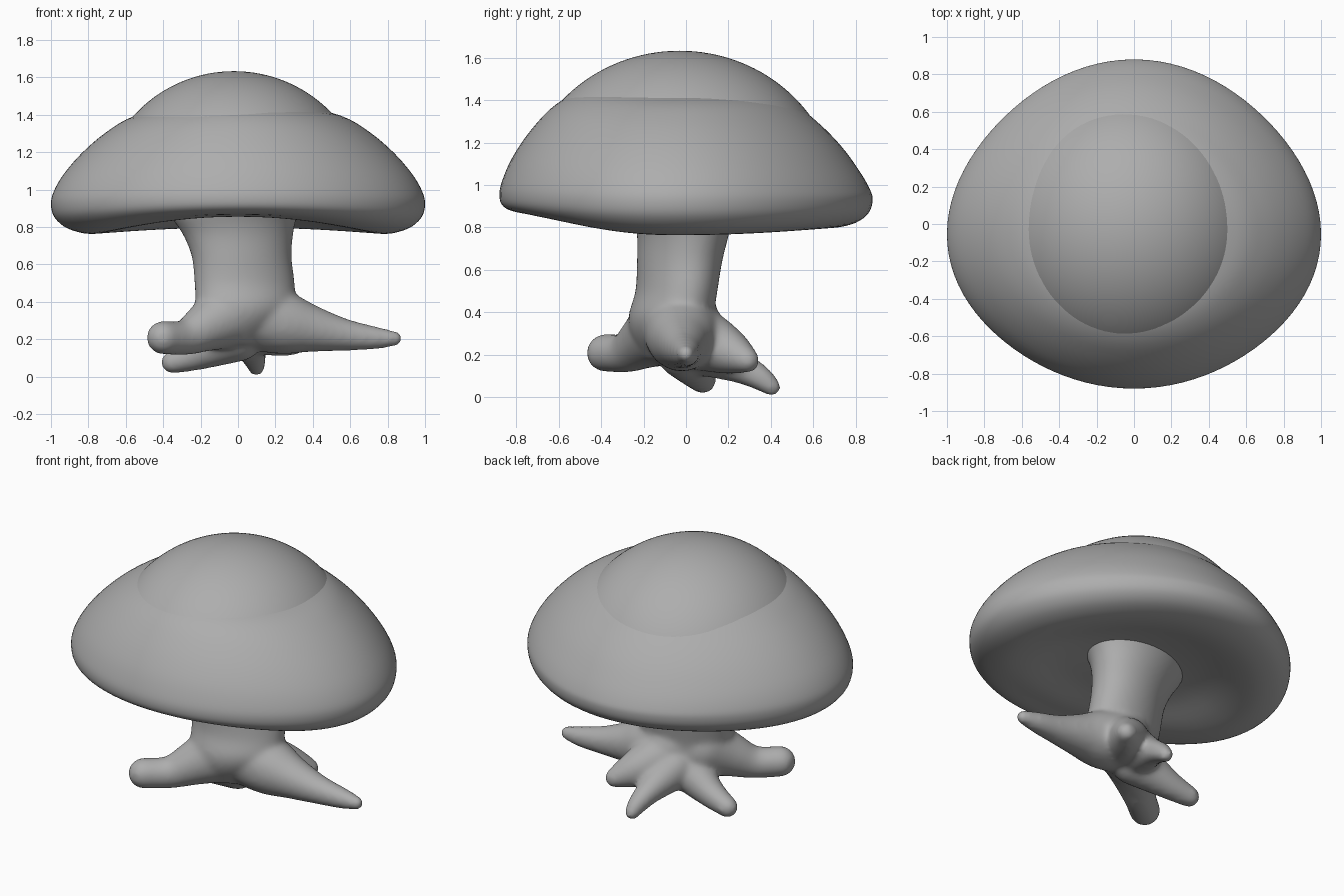
import bpy, bmesh
from math import sin, cos, pi
from mathutils import Vector, Matrix

if "Cube" in bpy.data.objects:
    bpy.data.objects.remove(bpy.data.objects["Cube"], do_unlink=True)

grey = bpy.data.materials.new("clay grey")
grey.use_nodes = True
grey.diffuse_color = (0.42, 0.42, 0.42, 1)
grey.node_tree.nodes["Principled BSDF"].inputs["Base Color"].default_value = grey.diffuse_color


def finish(name, bm):
    """Turn a bmesh into a smooth shaded grey object."""
    bmesh.ops.recalc_face_normals(bm, faces=bm.faces)
    for f in bm.faces:
        f.smooth = True
    mesh = bpy.data.meshes.new(name)
    bm.to_mesh(mesh)
    bm.free()
    mesh.materials.append(grey)
    ob = bpy.data.objects.new(name, mesh)
    bpy.context.collection.objects.link(ob)
    return ob


def loft(bm, rings):
    """Bridge rings of points and close both ends."""
    loops = [[bm.verts.new(p) for p in ring] for ring in rings]
    n = len(loops[0])
    for a, b in zip(loops, loops[1:]):
        for i in range(n):
            j = (i + 1) % n
            bm.faces.new((a[i], a[j], b[j], b[i]))
    for end in (loops[0], loops[-1]):
        centre = bm.verts.new(sum((v.co for v in end), Vector()) / n)
        for i in range(n):
            bm.faces.new((end[i], end[(i + 1) % n], centre))


def spline(points, steps):
    """Catmull-Rom interpolation through rows of values."""
    pts = [points[0]] + list(points) + [points[-1]]
    out = []
    for a, b, c, d in zip(pts, pts[1:], pts[2:], pts[3:]):
        for s in range(steps):
            t = s / steps
            out.append([0.5 * (2 * q + (r - p) * t + (2 * p - 5 * q + 4 * r - w) * t * t
                               + (3 * q - p - 3 * r + w) * t ** 3)
                        for p, q, r, w in zip(a, b, c, d)])
    return out + [list(points[-1])]


# Cap: radius, height, extra height at the front, extra height at the back
cap_profile = [
    (0.1, 1.47, 0, 0), (0.3, 1.455, 0.01, 0), (0.55, 1.395, 0.045, 0),
    (0.7, 1.31, 0.068, -0.01), (0.83, 1.2, 0.06, -0.015), (0.93, 1.085, 0.045, -0.02),
    (0.985, 0.99, 0.03, -0.01), (1, 0.92, 0.03, 0.01), (0.98, 0.85, 0.05, 0.02),
    (0.91, 0.792, 0.08, 0.03), (0.79, 0.763, 0.1, 0.035), (0.65, 0.785, 0.07, 0.02),
    (0.45, 0.845, 0.03, 0), (0.25, 0.875, 0, 0), (0.08, 0.88, 0, 0)]


def cap_ring(row, n=96):
    r, z, front, back = row
    ring = []
    for i in range(n):
        a = 2 * pi * i / n
        c, s = cos(a), sin(a)
        pinch = 1 - 0.027 * r * sin(2 * a) ** 2
        ring.append((r * pinch * c, r * (0.88 * pinch * s - 0.055 * c * c),
                     z + s * s * (back if s > 0 else front)))
    return ring


bm = bmesh.new()
loft(bm, [cap_ring(row) for row in spline(cap_profile, 4)])
finish("cap", bm)

# Dome sitting on the cap, only its upper part kept
bm = bmesh.new()
bmesh.ops.create_uvsphere(bm, u_segments=96, v_segments=64, radius=1)
bmesh.ops.transform(bm, verts=bm.verts, matrix=Matrix.Translation((-0.022, -0.03, 0.918))
                    @ Matrix.Diagonal((0.72, 0.75, 0.715, 1)))
bmesh.ops.delete(bm, geom=[v for v in bm.verts if v.co.z < 1.2], context="VERTS")
finish("cap_dome", bm)

# Stem: height, centre x, centre y, radius x, radius y
stem_rows = [
    (0.95, -0.02, -0.02, 0.38, 0.26), (0.85, -0.02, -0.015, 0.335, 0.23),
    (0.76, 0.0, -0.015, 0.295, 0.21), (0.64, 0.02, -0.03, 0.267, 0.195),
    (0.5, 0.035, -0.045, 0.268, 0.187), (0.38, 0.04, -0.07, 0.265, 0.195),
    (0.28, 0.02, -0.06, 0.23, 0.19), (0.17, 0, -0.03, 0.16, 0.15)]
bm = bmesh.new()
circle = [(cos(2 * pi * i / 48), sin(2 * pi * i / 48)) for i in range(48)]
loft(bm, [[(cx + rx * c, cy + ry * s + 0.05 * c, z) for c, s in circle]
          for z, cx, cy, rx, ry in spline(stem_rows, 5)])

# Roots: paths of x, y, z and thickness, blended into the stem
roots = [
    [(0.1, -0.02, 0.33, 0.19), (0.23, -0.02, 0.29, 0.17), (0.37, -0.02, 0.26, 0.13),
     (0.56, -0.01, 0.225, 0.088), (0.73, 0, 0.207, 0.062), (0.84, 0, 0.203, 0.04)],
    [(-0.05, -0.09, 0.33, 0.18), (-0.17, -0.19, 0.265, 0.13),
     (-0.28, -0.28, 0.21, 0.095), (-0.4, -0.38, 0.208, 0.09)],
    [(0, 0, 0.22, 0.14), (-0.2, 0.05, 0.125, 0.088), (-0.35, 0.08, 0.077, 0.062)],
    [(0.03, 0.08, 0.23, 0.13), (0.07, 0.25, 0.145, 0.08),
     (0.09, 0.35, 0.09, 0.06), (0.098, 0.405, 0.047, 0.044)],
    [(0.1, 0.03, 0.29, 0.16), (0.2, 0.18, 0.225, 0.115), (0.3, 0.29, 0.172, 0.058)]]
for path in roots:
    for x, y, z, r in spline(path, 12):
        bmesh.ops.create_icosphere(bm, subdivisions=3, radius=r,
                                   matrix=Matrix.Translation((x, y, z)))
stem = finish("stem_and_roots", bm)
remesh = stem.modifiers.new("blend", "REMESH")
remesh.mode = "VOXEL"
remesh.voxel_size = 0.014
remesh.use_smooth_shade = True
smooth = stem.modifiers.new("soften", "SMOOTH")
smooth.factor = 0.5
smooth.iterations = 16
